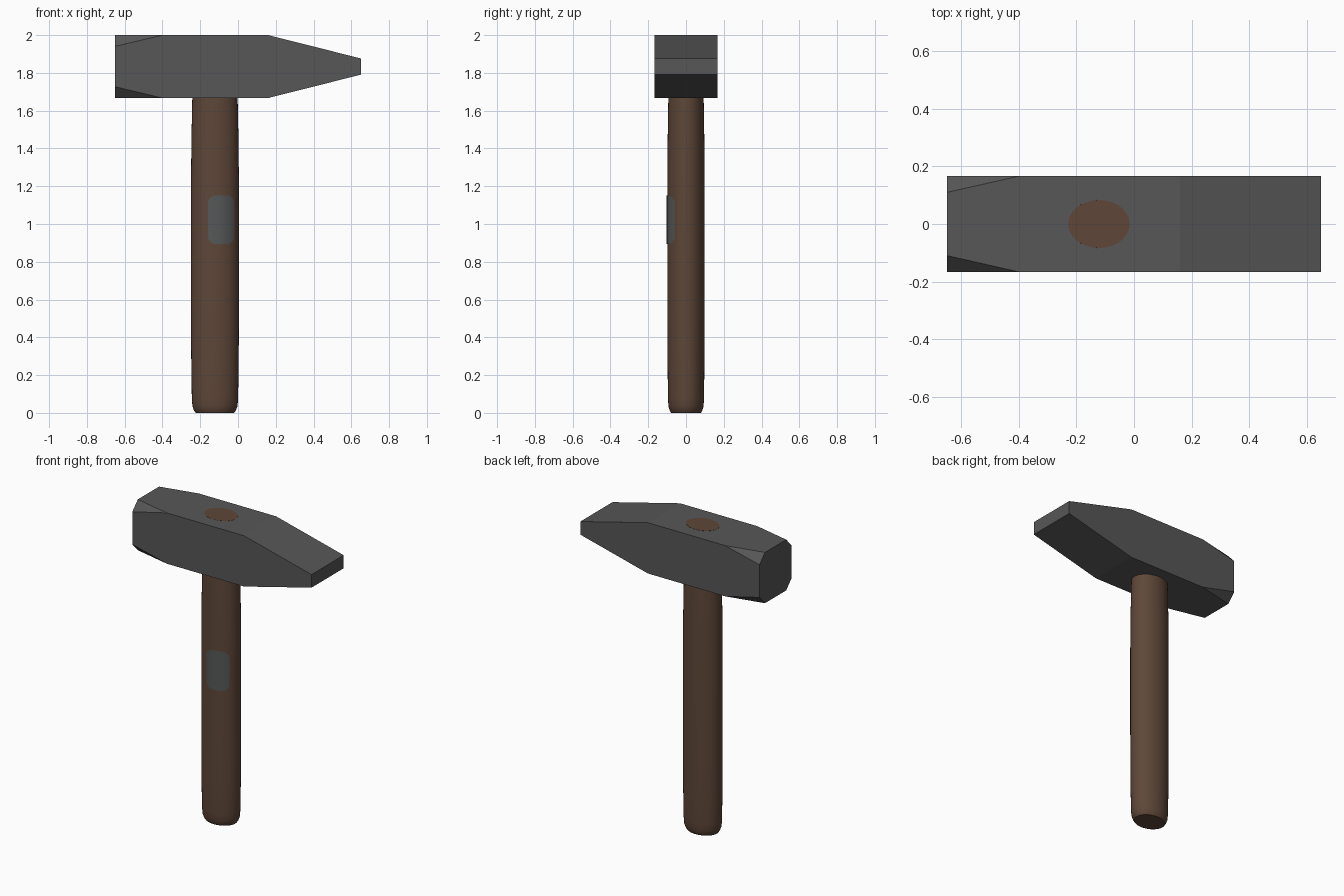
import bpy, bmesh, math

if "Cube" in bpy.data.objects:
    bpy.data.objects.remove(bpy.data.objects["Cube"])

CX, RX, RY = -0.122, 0.127, 0.099   # handle centre and oval radii


def material(name, r, g, b):
    m = bpy.data.materials.new(name)
    m.diffuse_color = (r, g, b, 1)
    m.use_nodes = True
    m.node_tree.nodes["Principled BSDF"].inputs["Base Color"].default_value = m.diffuse_color
    return m


def finish(bm, name, mat, smooth=False):
    bmesh.ops.recalc_face_normals(bm, faces=bm.faces)
    me = bpy.data.meshes.new(name)
    bm.to_mesh(me)
    bm.free()
    me.materials.append(mat)
    ob = bpy.data.objects.new(name, me)
    bpy.context.collection.objects.link(ob)
    if smooth:
        bpy.ops.object.select_all(action='DESELECT')
        ob.select_set(True)
        bpy.context.view_layer.objects.active = ob
        bpy.ops.object.shade_smooth_by_angle(angle=math.radians(40))
    return ob


steel = material("dark_steel", 0.095, 0.095, 0.095)
wood = material("brown_wood", 0.112, 0.062, 0.040)
grey = material("label_grey", 0.090, 0.098, 0.097)

# Head: convex block with a corner-chamfered striking face and a wedge peen
ZC, H = 1.8335, 0.1665
bm = bmesh.new()
for sy in (-1, 1):
    for sz in (-1, 1):
        for x, y, z in ((-0.65, 0.11, H), (-0.65, H, 0.107), (-0.40, H, H), (0.16, H, H)):
            bm.verts.new((x, sy * y, ZC + sz * z))
        bm.verts.new((0.65, sy * H, ZC + sz * 0.043))
bmesh.ops.convex_hull(bm, input=bm.verts[:])
bmesh.ops.dissolve_limit(bm, angle_limit=math.radians(1), verts=bm.verts[:], edges=bm.edges[:])
finish(bm, "hammer_head", steel)

# Handle: oval rings lofted from the rounded butt up through the head
N = 40
bm = bmesh.new()
rings = []
for z, s in ((0, 0.80), (0.012, 0.87), (0.035, 0.94), (0.08, 0.965), (0.3, 0.99), (0.6, 1),
             (1.2, 1), (1.45, 0.98), (1.667, 0.945), (2.001, 0.84)):
    rings.append([bm.verts.new((CX + RX * s * math.cos(2 * math.pi * i / N),
                                RY * s * math.sin(2 * math.pi * i / N), z)) for i in range(N)])
for a, b in zip(rings, rings[1:]):
    for i in range(N):
        j = (i + 1) % N
        bm.faces.new((a[i], a[j], b[j], b[i]))
bm.faces.new(rings[0])
bm.faces.new(rings[-1])
finish(bm, "handle", wood, True)

# Label: thin rounded rectangle wrapped on the front of the handle
X0, X1, Z0, Z1, R = -0.16, -0.018, 0.893, 1.152, 0.045
bm = bmesh.new()
cols = []
M = 24
for i in range(M + 1):
    x = (X0 + X1) / 2 - (X1 - X0) / 2 * math.cos(math.pi * i / M)
    d = max(0, R - min(x - X0, X1 - x))
    cut = R - math.sqrt(max(0, R * R - d * d))
    y = -RY * math.sqrt(1 - ((x - CX) / RX) ** 2) - 0.003
    cols.append([bm.verts.new((x, y, z)) for z in (Z0 + cut, Z1 - cut)])
for a, b in zip(cols, cols[1:]):
    bm.faces.new((a[0], b[0], b[1], a[1]))
label = finish(bm, "label", grey, True)
if label.data.polygons[M // 2].normal.y > 0:
    label.data.flip_normals()
